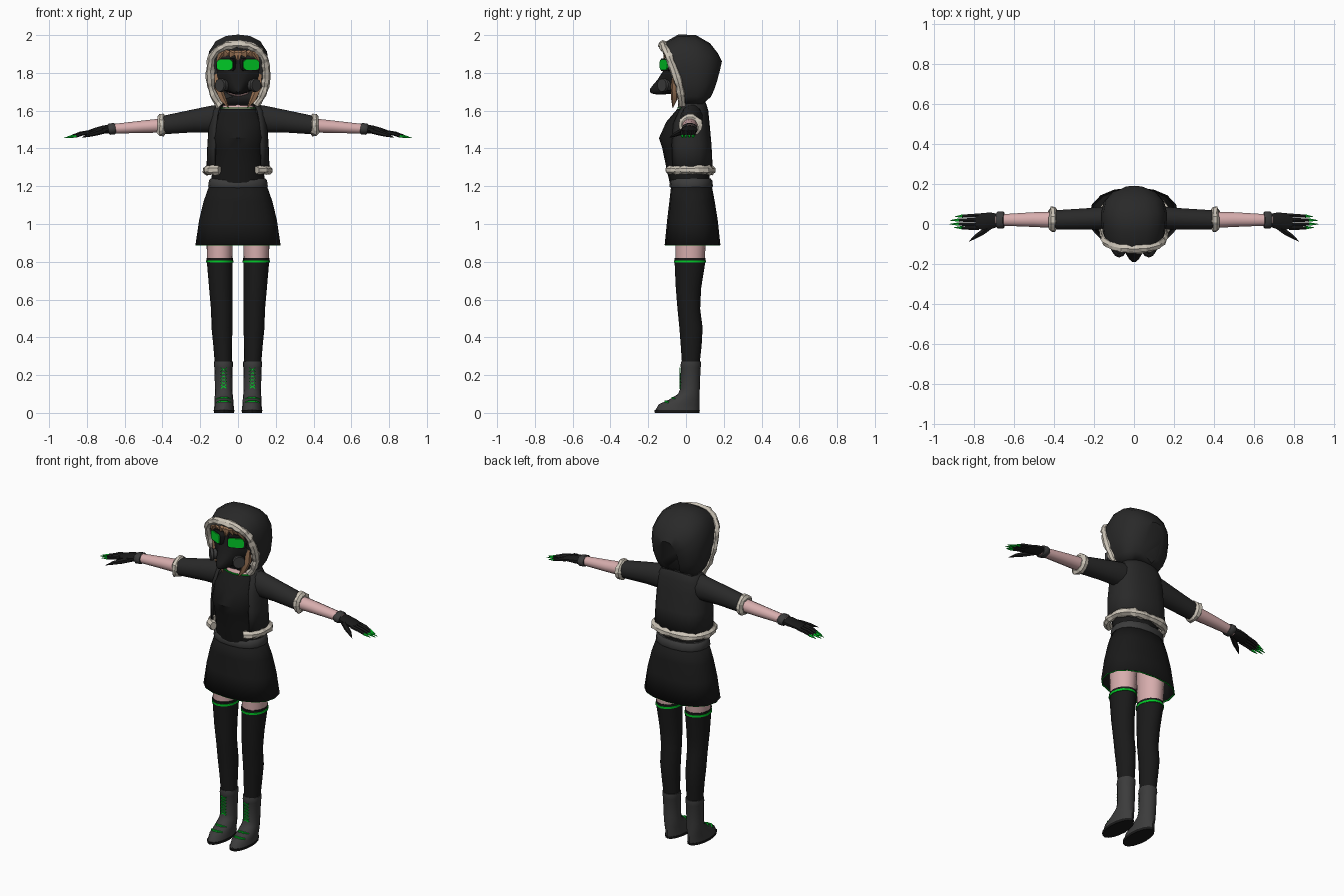
import bpy, bmesh, math, random
from mathutils import Vector as V, Matrix

if "Cube" in bpy.data.objects:
    bpy.data.objects.remove(bpy.data.objects["Cube"])

random.seed(4)
COL = dict(jacket=(.022, .022, .022), cloth=(.010, .010, .010), boot=(.045, .045, .045),
           green=(0, .6, .02), skin=(.68, .42, .42), fur=(.6, .55, .47), hair=(.32, .17, .09))
MATS = {}
for k, c in COL.items():
    MATS[k] = bpy.data.materials.new(k)
    MATS[k].diffuse_color = (*c, 1)


def finish(name, bm, mat, mirror=False, solid=0, smooth=True):
    bmesh.ops.recalc_face_normals(bm, faces=bm.faces)
    me = bpy.data.meshes.new(name)
    bm.to_mesh(me)
    bm.free()
    if smooth:
        me.shade_smooth()
        me.set_sharp_from_angle(angle=math.radians(40))
    me.materials.append(MATS[mat])
    ob = bpy.data.objects.new(name, me)
    bpy.context.collection.objects.link(ob)
    if solid:
        m = ob.modifiers.new("thickness", 'SOLIDIFY')
        m.thickness = solid
    if mirror:
        ob.modifiers.new("mirror", 'MIRROR')
    return ob


def loft(name, rings, mat, wrap=True, caps=True, loop=False, **kw):
    """Skin a list of equal-length point rings."""
    bm = bmesh.new()
    vs = [[bm.verts.new(p) for p in r] for r in rings]
    n = len(vs[0])
    pairs = list(zip(vs, vs[1:])) + ([(vs[-1], vs[0])] if loop else [])
    for a, b in pairs:
        for i in range(n if wrap else n - 1):
            j = (i + 1) % n
            bm.faces.new((a[i], a[j], b[j], b[i]))
    if caps and not loop:
        bm.faces.new(vs[0])
        bm.faces.new(vs[-1])
    return finish(name, bm, mat, **kw)


def ring(z, y0, y1, rx, x=0, n=16, p=2.0, a0=0, a1=360):
    """Horizontal superellipse section, or an arc of one."""
    cy, ry, full = (y0 + y1) / 2, (y1 - y0) / 2, a1 - a0 == 360
    out = []
    for i in range(n):
        a = math.radians(a0 + (a1 - a0) * i / (n if full else n - 1))
        c, s = math.cos(a), math.sin(a)
        out.append(V((x + rx * math.copysign(abs(c) ** (2 / p), c),
                      cy + ry * math.copysign(abs(s) ** (2 / p), s), z)))
    return out


def tube(name, pts, rad, mat, n=8, ref=(0, 0, 1), jitter=0, loop=False, **kw):
    """Sweep an elliptical section along a path; rad = one radius or one per point."""
    pts, ref, rings = [V(p) for p in pts], V(ref), []
    rad = rad if isinstance(rad, (list, tuple)) else [rad] * len(pts)
    m = len(pts)
    for i, p in enumerate(pts):
        q0, q1 = (pts[i - 1], pts[(i + 1) % m]) if loop else (pts[max(i - 1, 0)], pts[min(i + 1, m - 1)])
        t = (q1 - q0).normalized()
        u = t.cross(ref).normalized()
        v = u.cross(t)
        ru, rv = rad[i] if isinstance(rad[i], tuple) else (rad[i], rad[i])
        r = []
        for k in range(n):
            a = 2 * math.pi * (k + .5) / n
            f = 1 + random.uniform(-jitter, jitter)
            r.append(p + (u * ru * math.cos(a) + v * rv * math.sin(a)) * f + t * random.uniform(-1, 1) * jitter * ru * .8)
        rings.append(r)
    return loft(name, rings, mat, loop=loop, **kw)


def resample(pts, n):
    d = [0]
    for a, b in zip(pts, pts[1:]):
        d.append(d[-1] + (b - a).length)
    out = []
    for i in range(n):
        s = d[-1] * i / (n - 1)
        k = max(j for j in range(len(d) - 1) if d[j] <= s + 1e-9)
        out.append(pts[k].lerp(pts[k + 1], min(1, (s - d[k]) / (d[k + 1] - d[k]))))
    return out


def fur(name, path, r, ref, **kw):
    tube(name, path, [r * random.uniform(.85, 1.12) for _ in path], 'fur', n=7, ref=ref,
         jitter=.22, smooth=False, **kw)


# torso: neck, shirt, neckline, jacket with fur hem
loft("neck", [ring(1.55, -.08, .08, .10), ring(1.625, -.025, .08, .08), ring(1.67, -.01, .075, .045),
              ring(1.78, -.01, .075, .045)], 'skin')
loft("shirt", [ring(1.19, -.08, .13, .145), ring(1.30, -.105, .12, .135), ring(1.40, -.125, .115, .135),
               ring(1.455, -.143, .11, .14), ring(1.54, -.105, .10, .14), ring(1.61, -.045, .095, .105)], 'cloth')
tube("neckline_trim", ring(1.613, -.045, .09, .10), .004, 'green', n=4, loop=True)
arc = dict(n=17, p=2.5, a0=-45, a1=225)
loft("jacket", [ring(1.28, -.10, .142, .168, **arc), ring(1.42, -.105, .135, .163, **arc),
                ring(1.53, -.095, .125, .155, **arc), ring(1.60, -.06, .118, .142, **arc),
                ring(1.635, -.03, .108, .118, **arc), ring(1.66, -.01, .095, .075, **arc)],
     'jacket', wrap=False, caps=False, solid=.01)
fur("jacket_hem_fur", resample(ring(1.285, -.105, .135, .163, n=30, p=2.5, a0=-58, a1=238), 34), .023, (0, 0, 1))

# belt and skirt
loft("belt", [ring(z, -.088 + d, .143 - d, .158 - d, p=2.3) for z, d in ((1.192, .004), (1.2, 0), (1.23, .004), (1.24, .012))], 'boot')
loft("skirt", [ring(1.21, -.078, .135, .15, p=2.3), ring(1.12, -.088, .152, .182, p=2.3),
               ring(1.02, -.1, .168, .206, p=2.3), ring(.89, -.113, .182, .225, p=2.3)],
     'cloth', caps=False, solid=.006)
tube("skirt_hem_trim", ring(.89, -.109, .178, .221, p=2.3), .004, 'green', n=4, loop=True)

# legs: thighs, stockings, stripes
loft("thighs", [ring(1.05, -.06, .115, .075, .097), ring(.80, -.055, .098, .066, .097)], 'skin', mirror=True)
loft("stockings", [ring(.82, -.062, .103, .070, .097), ring(.79, -.06, .101, .068, .096),
                   ring(.66, -.054, .08, .062, .091), ring(.55, -.045, .075, .057, .086),
                   ring(.45, -.035, .088, .055, .085), ring(.36, -.028, .083, .05, .081),
                   ring(.24, -.02, .07, .044, .077)], 'cloth', mirror=True)
loft("stocking_stripes", [ring(z, -.064, .105, .072, .097) for z in (.795, .807)], 'green', mirror=True)

# boots: upper, sole, laces, straps
loft("boots", [ring(.272, -.025, .078, .050, .077), ring(.25, -.03, .08, .051, .077), ring(.24, -.027, .077, .048, .077),
               ring(.13, -.03, .073, .046, .076), ring(.10, -.042, .072, .047, .075), ring(.07, -.09, .072, .05, .075),
               ring(.045, -.145, .072, .051, .074), ring(.012, -.163, .07, .053, .074)], 'boot', mirror=True)
loft("boot_soles", [ring(.014, -.168, .073, .055, .074), ring(0, -.165, .071, .053, .074)], 'cloth', mirror=True)
for s in (-1, 1):
    tube("boot_laces", [(.076 + s * .017 * (-1) ** i, -.031, .13 + .018 * i) for i in range(7)], .0045,
         'green', n=4, ref=(0, 1, 0), mirror=True)
for y, z in ((-.112, .062), (-.075, .08)):
    tube("boot_straps", [(.04, y + .02, z - .008), (.06, y + .002, z), (.09, y + .002, z), (.11, y + .02, z - .008)],
         .006, 'green', n=4, mirror=True)

# arms: sleeves, fur cuffs, forearms
tube("sleeves", [(.09, .03, 1.56), (.14, .03, 1.555), (.24, .025, 1.545), (.40, .02, 1.523)],
     [(.06, .076), (.06, .073), (.055, .062), (.05, .05)], 'jacket', n=12, mirror=True)
fur("sleeve_cuff_fur", [(.405, .022 + .042 * math.cos(a), 1.523 + .04 * math.sin(a))
                        for a in [i * math.tau / 14 for i in range(14)]], .022, (1, 0, 0), loop=True, mirror=True)
tube("forearms", [(.38, .02, 1.523), (.50, .022, 1.515), (.69, .02, 1.502)],
     [(.042, .04), (.038, .034), (.028, .025)], 'skin', n=12, mirror=True)

# gloves: wrist bands, palms, fingers, claws
tube("wrist_bands", [(.648, .02, 1.506), (.654, .02, 1.505), (.68, .02, 1.502), (.686, .02, 1.501)],
     [(.038, .026), (.043, .031), (.043, .031), (.038, .026)], 'boot', n=12, mirror=True)
tube("palms", [(.67, .02, 1.503), (.71, .017, 1.50), (.75, .014, 1.494), (.79, .012, 1.486)],
     [(.03, .023), (.042, .022), (.044, .017), (.038, .011)], 'cloth', n=10, mirror=True)
for y, tip in ((.043, .895), (.021, .92), (-.001, .922), (-.021, .90)):
    e = V((tip, y * .85, 1.455))
    b = V((.775, y, 1.488))
    k = b.lerp(e, .4) + V((0, 0, .004))
    c = b.lerp(e, .68)
    tube("glove_fingers", [b, k, c], [.011, .0105, .008], 'cloth', n=6, mirror=True)
    tube("finger_claws", [b.lerp(e, .58), c, e], [(.007, .007), (.0095, .008), (.001, .001)], 'green', n=5, mirror=True)
tube("glove_thumbs", [(.71, -.005, 1.495), (.755, -.04, 1.482), (.79, -.062, 1.472), (.825, -.088, 1.458)],
     [.017, .015, .011, .001], 'cloth', n=6, mirror=True)

# head and hair
loft("head", [ring(1.80 + .135 * math.sin(a), .005 - .108 * math.cos(a), .005 + .11 * math.cos(a), .115 * math.cos(a))
              for a in [math.radians(d) for d in (-85, -55, -30, 0, 30, 55, 85)]], 'skin')
loft("hair_cap", [ring(1.86, -.105, .12, .125), ring(1.91, -.09, .11, .105), ring(1.95, -.05, .07, .05)], 'hair')
for x, x2, z in ((.09, .112, 1.86), (.06, .09, 1.885), (.03, .045, 1.88), (.006, .004, 1.865)):
    tube("hair_fringe", [(x * .6, -.08, 1.935), (x, -.112, 1.905), (x2, -.118 + x2 * .2, z)],
         [(.02, .012), (.02, .01), (.002, .002)], 'hair', n=5, ref=(0, 1, 0), mirror=True)
tube("side_locks", [(.115, -.05, 1.85), (.105, -.06, 1.72), (.08, -.062, 1.66), (.05, -.07, 1.615)],
     [.014, .022, .018, .002], 'hair', n=5, ref=(0, 1, 0), mirror=True)


# mask with beak, lenses and filters
def face_ring(y, rx, z0, z1):
    return [V((q.x, y, q.y)) for q in ring(0, z0, z1, rx, p=2.6)]


loft("mask", [face_ring(-.01, .117, 1.70, 1.895), face_ring(-.07, .112, 1.69, 1.892), face_ring(-.105, .075, 1.687, 1.88),
              face_ring(-.118, .055, 1.685, 1.815), face_ring(-.15, .040, 1.685, 1.765),
              face_ring(-.178, .022, 1.69, 1.732), face_ring(-.19, .008, 1.697, 1.715)], 'cloth')


def lens(name, size, y, mat):
    bm = bmesh.new()
    m = Matrix.Translation((.064, y, 1.843)) @ Matrix.Rotation(math.radians(25), 4, 'Z') @ Matrix.Diagonal((*size, 1))
    bmesh.ops.create_cube(bm, size=1, matrix=m)
    edges = [e for e in bm.edges if abs((e.verts[0].co - e.verts[1].co).length - size[1]) < 1e-4]
    bmesh.ops.bevel(bm, geom=edges, offset=.016, segments=3, affect='EDGES', profile=.5)
    finish(name, bm, mat, mirror=True)


lens("lens_rims", (.104, .03, .068), -.100, 'cloth')
lens("lenses", (.09, .03, .054), -.107, 'green')
tube("mask_filters", [(.045, -.075, 1.735), (.085, -.115, 1.735), (.088, -.118, 1.735), (.098, -.128, 1.735)],
     [.03, .03, .037, .034], 'boot', n=12, mirror=True)

# hood: arches from the face opening to the back, with fur edge
HALF = [(.62, 0), (.84, .14), (.97, .32), (1, .55), (.93, .77), (.72, .91), (.4, .98)]
PROF = HALF + [(0, 1)] + [(-x, h) for x, h in reversed(HALF)]


def arch(yt, zt, yb, zb, w, e):
    return [V((w * x, yb + (yt - yb) * h ** e, zb + (zt - zb) * h)) for x, h in PROF]


front = arch(-.125, 1.952, -.02, 1.63, .15, 1.7)
loft("hood", [front, arch(-.04, 2.0, .03, 1.625, .16, 1.3), arch(.05, 1.998, .06, 1.625, .162, 1),
              arch(.125, 1.955, .08, 1.63, .148, .6), arch(.168, 1.90, .09, 1.64, .112, .5),
              arch(.187, 1.86, .095, 1.645, .06, .5)], 'jacket', wrap=False, solid=.006).modifiers[0].offset = 0
fur("hood_fur", resample(front, 40), .022, (0, 1, 0))

for m in bpy.data.materials:
    if m.users and not m.is_grease_pencil:
        m.use_nodes = True
        m.node_tree.nodes["Principled BSDF"].inputs["Base Color"].default_value = m.diffuse_color
